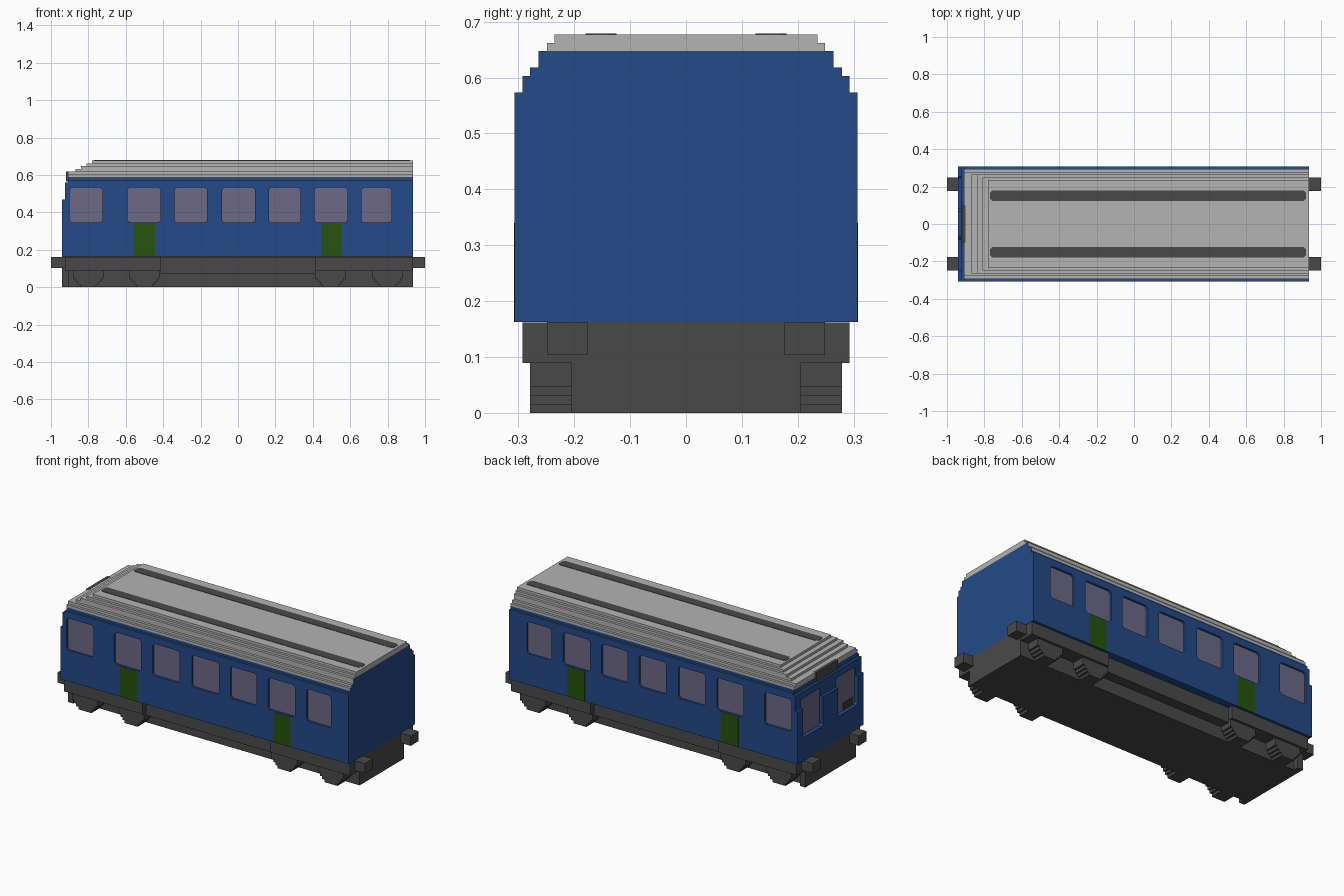
import bpy, bmesh, math
from mathutils import Vector

cube = bpy.data.objects.get("Cube")
if cube:
    bpy.data.objects.remove(cube, do_unlink=True)


def material(name, rgb):
    lin = [((c / 255 + 0.055) / 1.055) ** 2.4 for c in rgb] + [1]
    m = bpy.data.materials.new(name)
    m.use_nodes = True
    m.diffuse_color = lin
    m.node_tree.nodes["Principled BSDF"].inputs["Base Color"].default_value = lin
    return m


BLUE = material("body blue", (36, 74, 136))
GREY = material("roof grey", (179, 179, 179))
DARK = material("frame dark grey", (73, 73, 73))
GREEN = material("door green", (38, 84, 15))
GLASS = material("window violet grey", (108, 104, 134))
BROWN = material("console brown", (62, 54, 42))


def prism(name, pts, axis, a, b, mat):
    """Extrude a 2D outline along x, y or z from a to b."""
    place = {"x": lambda p, t: (t, p[0], p[1]),
             "y": lambda p, t: (p[0], t, p[1]),
             "z": lambda p, t: (p[0], p[1], t)}[axis]
    bm = bmesh.new()
    base = bm.faces.new([bm.verts.new(place(p, a)) for p in pts])
    ext = bmesh.ops.extrude_face_region(bm, geom=[base])
    shift = Vector(place((0, 0), b - a))
    bmesh.ops.translate(bm, vec=shift, verts=[v for v in ext["geom"] if isinstance(v, bmesh.types.BMVert)])
    bmesh.ops.recalc_face_normals(bm, faces=bm.faces)
    me = bpy.data.meshes.new(name)
    bm.to_mesh(me)
    bm.free()
    ob = bpy.data.objects.new(name, me)
    me.materials.append(mat)
    bpy.context.collection.objects.link(ob)
    return ob


def rect(x0, x1, z0, z1, c=0.0):
    """Rectangle outline, with cut corners when c > 0."""
    if c == 0:
        return [(x0, z0), (x1, z0), (x1, z1), (x0, z1)]
    return [(x0 + c, z0), (x1 - c, z0), (x1, z0 + c), (x1, z1 - c),
            (x1 - c, z1), (x0 + c, z1), (x0, z1 - c), (x0, z0 + c)]


def box(name, x0, x1, y0, y1, z0, z1, mat):
    return prism(name, rect(x0, x1, y0, y1), "z", z0, z1, mat)


X0, X1, W = -0.94, 0.935, 0.307

# Body shell with a stepped cab end
body = prism("body", [(X0, 0.163), (X1, 0.163), (X1, 0.573), (-0.91, 0.573), (-0.91, 0.56),
                      (-0.925, 0.56), (-0.925, 0.47), (X0, 0.47)], "y", -W, W, BLUE)
box("cornice", -0.91, X1, -0.293, 0.293, 0.573, 0.588, BLUE)

# Recessed side windows and doors, and the cab windows
windows = [(-0.90, -0.725), (-0.59, -0.415), (-0.34, -0.165), (-0.085, 0.09),
           (0.165, 0.335), (0.41, 0.585), (0.66, 0.82)]
doors = [-0.498, 0.5]
cutters = []
for s in (-1, 1):
    for x0, x1 in windows:
        shape = rect(x0, x1, 0.345, 0.533, 0.012)
        cutters.append(prism("window_cutter", shape, "y", s * 0.293, s * 0.33, GLASS))
        prism("side_window", shape, "y", s * 0.288, s * 0.2945, GLASS)
    for x in doors:
        shape = rect(x - 0.057, x + 0.057, 0.163, 0.34)
        prism("door", shape, "y", s * (W - 0.004), s * (W + 0.001), GREEN)
for y0, y1 in ((0.07, 0.255), (-0.255, -0.07)):
    shape = rect(y0, y1, 0.30, 0.52, 0.012)
    cutters.append(prism("cab_window_cutter", shape, "x", -0.98, -0.915, GLASS))
    prism("cab_window", shape, "x", -0.917, -0.91, GLASS)
box("cab_console", -0.919, -0.915, -0.24, -0.15, 0.302, 0.345, BROWN)

for cutter in cutters:
    mod = body.modifiers.new("recess", "BOOLEAN")
    mod.object = cutter
    mod.operation = "DIFFERENCE"
    mod.solver = "EXACT"
bpy.context.view_layer.update()
cut_mesh = bpy.data.meshes.new_from_object(
    body.evaluated_get(bpy.context.evaluated_depsgraph_get()))
body.modifiers.clear()
body.data = cut_mesh
cut_mesh.materials.clear()
cut_mesh.materials.append(BLUE)
for p in cut_mesh.polygons:
    p.material_index = 0
for cutter in cutters:
    bpy.data.objects.remove(cutter, do_unlink=True)

# Stepped roof; its flat rear end takes the body colour on the lower layers
layers = [(0.588, 0.603, 0.293, -0.91), (0.603, 0.618, 0.279, -0.91),
          (0.618, 0.633, 0.264, -0.87), (0.633, 0.648, 0.264, -0.84),
          (0.648, 0.662, 0.249, -0.81), (0.662, 0.677, 0.235, -0.78)]
for z0, z1, y, x in layers:
    ob = box("roof_layer", x, X1, -y, y, z0, z1, GREY)
    ob.data.materials.append(BLUE)
    for p in ob.data.polygons:
        if p.normal.x > 0.9 and z1 < 0.65:
            p.material_index = 1
for s in (-1, 1):
    strip = rect(-0.77, 0.92, s * 0.152 - 0.028, s * 0.152 + 0.028, 0.012)
    prism("roof_strip", strip, "z", 0.674, 0.679, DARK)
box("destination_panel", -0.919, -0.9, -0.1, 0.1, 0.565, 0.619, DARK)

# Underframe: central core, wide ends over the wheels, narrower middle
box("underframe_core", -0.905, X1, -0.205, 0.205, 0, 0.163, DARK)
box("front_skirt", X0, -0.905, -0.235, 0.235, 0, 0.163, DARK)
box("frame_front", -0.925, -0.415, -0.293, 0.293, 0.089, 0.162, DARK)
box("frame_rear", 0.415, X1 - 0.001, -0.293, 0.293, 0.089, 0.162, DARK)
box("frame_middle", -0.415, 0.415, -0.264, 0.264, 0.074, 0.162, DARK)

# Stepped wheel blocks
half = [(0.083, 0.089), (0.083, 0.047), (0.07, 0.047), (0.07, 0.03),
        (0.057, 0.03), (0.057, 0.015), (0.042, 0.015), (0.042, 0.0)]
for x in (-0.80, -0.50, 0.495, 0.80):
    outline = [(x + h, z) for h, z in half] + [(x - h, z) for h, z in reversed(half)]
    for s in (-1, 1):
        prism("wheel_block", outline, "y", s * 0.2, s * 0.279, DARK)

# Buffers on both ends
for s in (-1, 1):
    for y in (-0.2125, 0.2125):
        box("buffer", min(s, s * 0.92), max(s, s * 0.92), y - 0.0365, y + 0.0365, 0.104, 0.1625, DARK)
